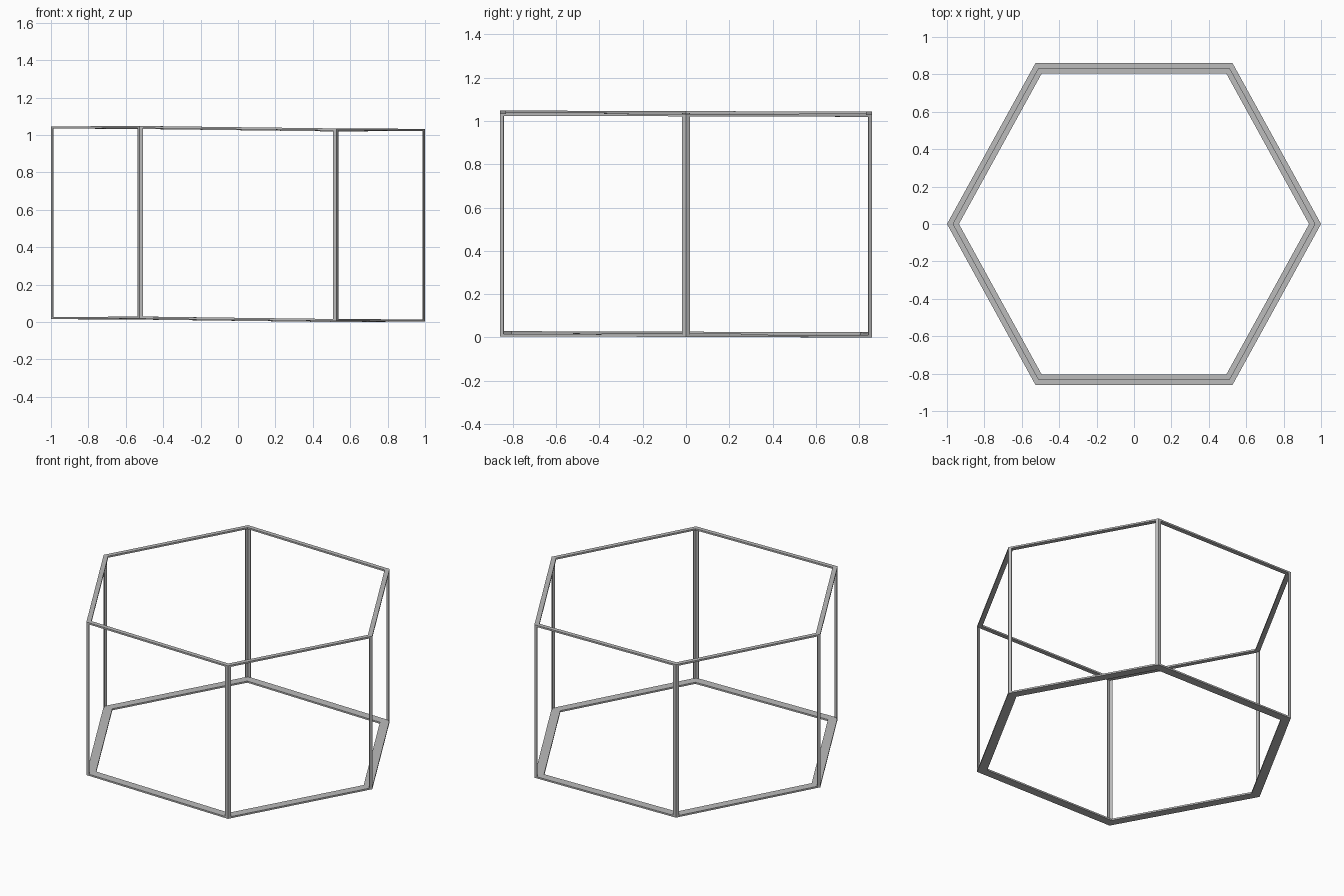
import bpy
import bmesh
from mathutils import Vector

cube = bpy.data.objects.get("Cube")
if cube:
    bpy.data.objects.remove(cube, do_unlink=True)

metal = bpy.data.materials.new("grey metal")
metal.use_nodes = True
GREY = (0.5, 0.5, 0.5, 1)
metal.diffuse_color = GREY
metal.node_tree.nodes["Principled BSDF"].inputs["Base Color"].default_value = GREY

# Outer hexagon, counter-clockwise
HEX = [Vector(p) for p in ((1, 0), (0.527, 0.86), (-0.527, 0.86),
                           (-1, 0), (-0.527, -0.86), (0.527, -0.86))]
BASE, TOP, PLATE = 0.0, 1.03, 0.011


def lift(p):
    """Slight lean of the whole frame: higher at the right, lower at the back."""
    across = max(-1, min(1, p.x / 0.5))
    return 0.009 - 0.0065 * across - 0.0025 * p.y / 0.86


def inset_corner(i, width):
    """Corner i moved inward so both adjoining edges shift by width."""
    p = HEX[i]
    a = (HEX[i - 1] - p).normalized()
    b = (HEX[(i + 1) % 6] - p).normalized()
    return p + (a + b) * width / abs(a.cross(b))


def extrude_outline(bm, outline, z0, z1):
    """Closed prism following the lean of the frame."""
    low, high = ([bm.verts.new((p.x, p.y, z + lift(p))) for p in outline]
                 for z in (z0, z1))
    bm.faces.new(low[::-1])
    bm.faces.new(high)
    n = len(outline)
    for i in range(n):
        j = (i + 1) % n
        bm.faces.new((low[i], low[j], high[j], high[i]))


def finish(bm, name):
    bmesh.ops.recalc_face_normals(bm, faces=bm.faces)
    mesh = bpy.data.meshes.new(name)
    bm.to_mesh(mesh)
    bm.free()
    mesh.materials.append(metal)
    bpy.context.collection.objects.link(bpy.data.objects.new(name, mesh))


def make_ring(name, width, z0, z1):
    """Flat hexagonal ring with mitred corners."""
    bm = bmesh.new()
    rows = []
    for i in range(6):
        pts = (HEX[i], inset_corner(i, width))
        rows.append([bm.verts.new((p.x, p.y, z + lift(HEX[i])))
                     for p, z in ((pts[0], z0), (pts[0], z1), (pts[1], z1), (pts[1], z0))])
    for i in range(6):
        a, b = rows[i], rows[(i + 1) % 6]
        for k in range(4):
            m = (k + 1) % 4
            bm.faces.new((a[k], b[k], b[m], a[m]))
    finish(bm, name)


def make_post(i, name, leg=0.02, thick=0.005):
    """Folded angle post wrapped around one corner."""
    p, inner = HEX[i], inset_corner(i, thick)
    a = (HEX[i - 1] - p).normalized() * leg
    b = (HEX[(i + 1) % 6] - p).normalized() * leg
    na = Vector((a.y, -a.x)).normalized() * thick
    nb = Vector((-b.y, b.x)).normalized() * thick
    bm = bmesh.new()
    extrude_outline(bm, [p, p + b, p + b + nb, inner, p + a + na, p + a],
                    BASE + PLATE / 2, TOP - PLATE / 2)
    finish(bm, name)


# Wide ring at the floor, narrower ring at the top
make_ring("bottom_ring", 0.056, BASE, BASE + PLATE)
make_ring("top_ring", 0.029, TOP - PLATE, TOP)

# One post per corner
for i, name in enumerate(("left_post", "back_left_post", "back_right_post",
                          "right_post", "front_right_post", "front_left_post")):
    make_post(i, name)
